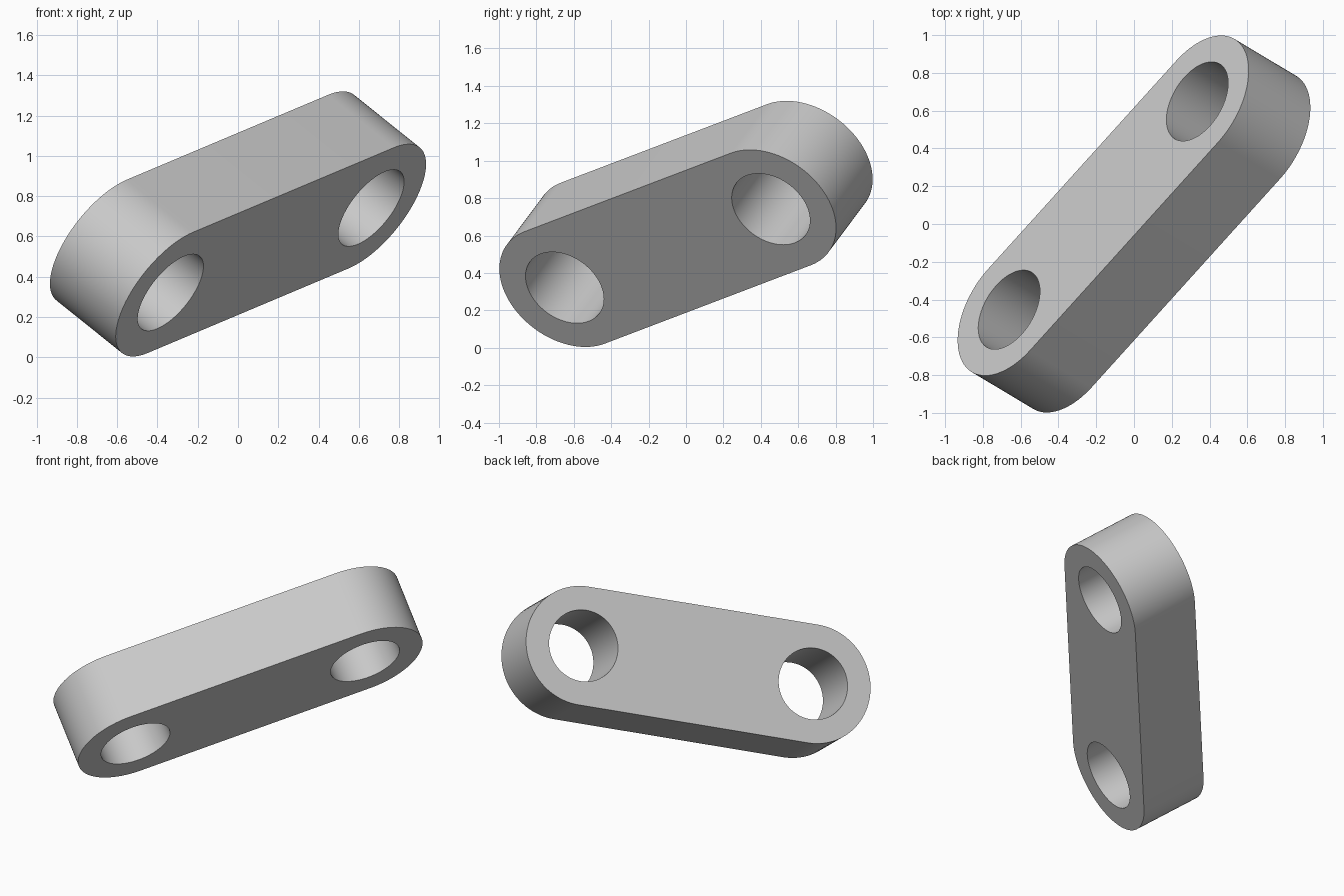
import bpy
import bmesh
from math import sin, cos, pi
from mathutils import Vector, Matrix

default = bpy.data.objects.get("Cube")
if default:
    bpy.data.objects.remove(default, do_unlink=True)

# Main dimensions
SPAN = 1.544        # distance between hole centres
END_RADIUS = 0.385
HOLE_RADIUS = 0.231
THICKNESS = 0.462
STEPS = 48          # segments per half circle

# Tilted frame: local x runs along the link, local z through the holes
through = Vector((-0.707, 0.423, 0.567)).normalized()
along = Vector((0.985, 1.11, 0.429))
along = (along - along.dot(through) * through).normalized()
across = through.cross(along)
frame = Matrix((along, across, through)).transposed().to_4x4()
placement = Matrix.Translation((0, 0, 0.662)) @ frame

grey = bpy.data.materials.new("plain_grey")
grey.use_nodes = True
colour = (0.58, 0.58, 0.58, 1)
grey.diffuse_color = colour
grey.node_tree.nodes["Principled BSDF"].inputs["Base Color"].default_value = colour


def arc(cx, radius, start, sweep, count):
    return [(cx + radius * cos(start + sweep * i / count),
             radius * sin(start + sweep * i / count)) for i in range(count + 1)]


def prism(name, outline, depth):
    """Extrude a flat outline, centred on its local z."""
    bm = bmesh.new()
    face = bm.faces.new([bm.verts.new((x, y, -depth / 2)) for x, y in outline])
    top = bmesh.ops.extrude_face_region(bm, geom=[face])["geom"]
    bmesh.ops.translate(bm, vec=(0, 0, depth),
                        verts=[v for v in top if isinstance(v, bmesh.types.BMVert)])
    bmesh.ops.recalc_face_normals(bm, faces=bm.faces)
    mesh = bpy.data.meshes.new(name)
    bm.to_mesh(mesh)
    bm.free()
    mesh.materials.append(grey)
    obj = bpy.data.objects.new(name, mesh)
    bpy.context.collection.objects.link(obj)
    obj.matrix_world = placement
    return obj


# Link body with two rounded ends
outline = (arc(SPAN / 2, END_RADIUS, -pi / 2, pi, STEPS)
           + arc(-SPAN / 2, END_RADIUS, pi / 2, pi, STEPS))
link = prism("link_body", outline, THICKNESS)

bpy.context.view_layer.update()
bpy.ops.object.select_all(action="DESELECT")
link.select_set(True)
bpy.context.view_layer.objects.active = link

# A round through hole at each end
for side in (-1, 1):
    circle = arc(side * SPAN / 2, HOLE_RADIUS, 0, 2 * pi, 2 * STEPS)[:-1]
    cutter = prism("hole_cutter", circle, THICKNESS * 2)
    cutter.hide_render = True
    bpy.context.view_layer.update()
    cut = link.modifiers.new("hole", "BOOLEAN")
    cut.operation = "DIFFERENCE"
    cut.solver = "EXACT"
    cut.object = cutter
    bpy.ops.object.modifier_apply(modifier=cut.name)
    bpy.data.objects.remove(cutter, do_unlink=True)

bpy.ops.object.shade_smooth_by_angle(angle=pi / 6)
